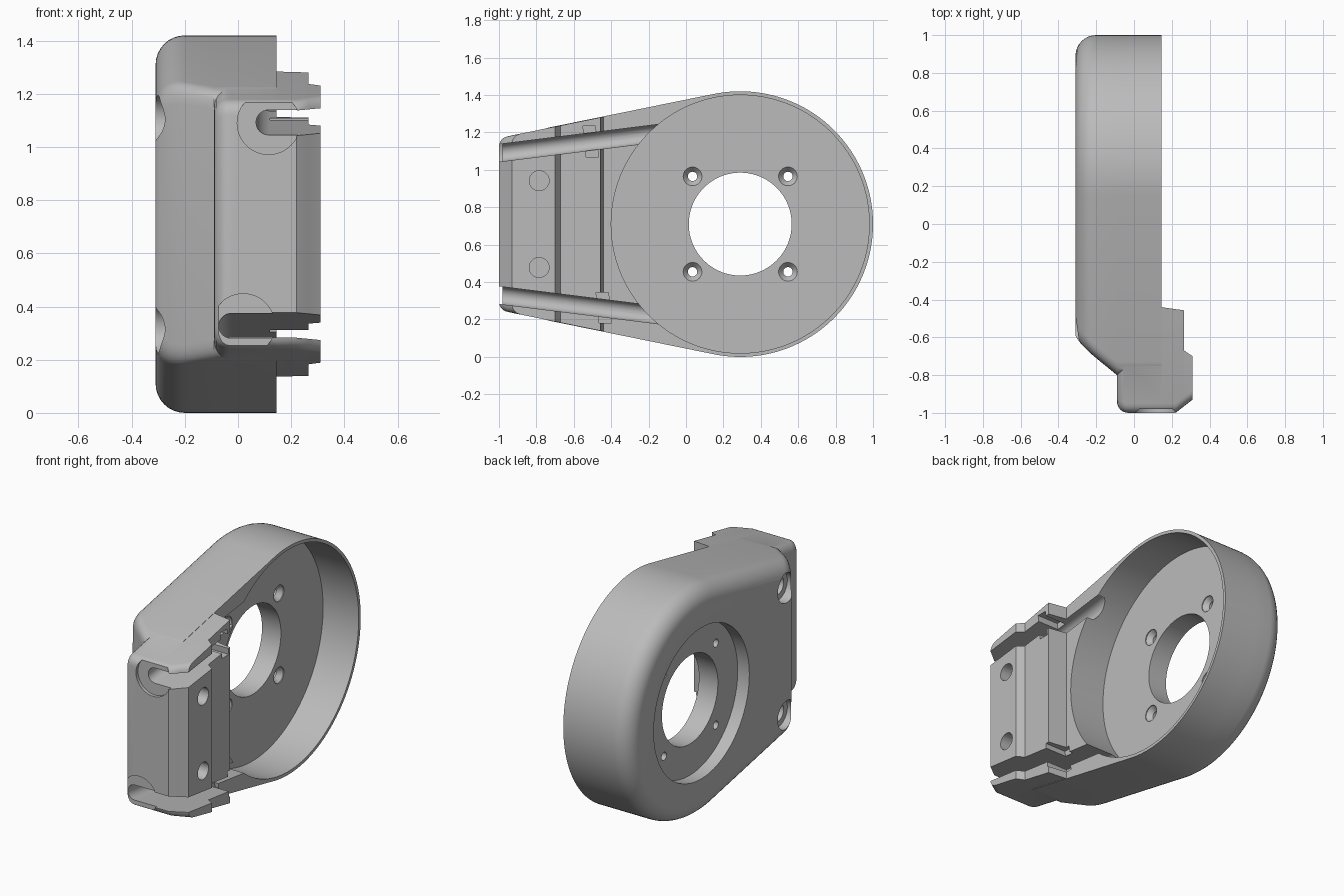
import bpy, bmesh, math
from mathutils import Vector

if "Cube" in bpy.data.objects:
    bpy.data.objects.remove(bpy.data.objects["Cube"])

grey = bpy.data.materials.new("matte grey")
grey.use_nodes = True
grey.diffuse_color = (0.5, 0.5, 0.5, 1)
grey.node_tree.nodes["Principled BSDF"].inputs["Base Color"].default_value = (0.5, 0.5, 0.5, 1)

CY, CZ, R = 0.29, 0.71, 0.71          # drum axis and radius
TAPER = math.radians(11.5)            # slope of the arm's edges


def loft(name, rings):
    """Skin matching rings of points and cap both ends."""
    bm = bmesh.new()
    loops = [[bm.verts.new(p) for p in ring] for ring in rings]
    n = len(loops[0])
    for a, b in zip(loops, loops[1:]):
        for i in range(n):
            j = (i + 1) % n
            bm.faces.new((a[i], a[j], b[j], b[i]))
    bm.faces.new(loops[0])
    bm.faces.new(loops[-1])
    bmesh.ops.recalc_face_normals(bm, faces=bm.faces)
    mesh = bpy.data.meshes.new(name)
    bm.to_mesh(mesh)
    bm.free()
    mesh.materials.append(grey)
    obj = bpy.data.objects.new(name, mesh)
    bpy.context.collection.objects.link(obj)
    return obj


def turned(name, profile, u, v, axis="x", sides=48):
    """Solid of revolution: profile holds (position along axis, radius)."""
    rings = []
    for t, r in profile:
        ring = []
        for i in range(sides):
            a = math.tau * i / sides
            p, q = u + r * math.cos(a), v + r * math.sin(a)
            ring.append((t, p, q) if axis == "x" else (p, t, q))
        rings.append(ring)
    return loft(name, rings)


def combine(target, other, operation):
    mod = target.modifiers.new("boolean", "BOOLEAN")
    mod.operation, mod.solver, mod.object = operation, "EXACT", other
    bpy.context.view_layer.objects.active = target
    bpy.ops.object.modifier_apply(modifier=mod.name)
    bpy.data.objects.remove(other)


def edge_z(y, inset):
    """Half height of the tapered arm at y."""
    return (R - inset) / math.cos(TAPER) + (y - CY) * math.tan(TAPER)


def rounded_front(x, y, inset, r, steps=6):
    """Front end of a section, lower corner then upper, both rounded."""
    pts = []
    h = edge_z(y, inset)
    a, c, b = Vector((y + r, edge_z(y + r, inset))), Vector((y, h)), Vector((y, h - r))
    for i in range(steps + 1):
        t = i / steps
        pts.append(a * (1 - t) ** 2 + c * 2 * t * (1 - t) + b * t * t)
    lower = [(x, p.x, CZ - p.y) for p in pts]
    upper = [(x, p.x, CZ + p.y) for p in reversed(pts)]
    return lower + upper


def drum_section(x, front, inset, r=0.07, steps=96):
    """Teardrop: arc around the drum closed by the arm's front end."""
    ring = []
    start, sweep = math.pi / 2 + TAPER, math.pi + 2 * TAPER
    for i in range(steps + 1):
        a = start - sweep * i / steps
        ring.append((x, CY + (R - inset) * math.cos(a), CZ + (R - inset) * math.sin(a)))
    return ring + rounded_front(x, front, inset, r)


def block_section(x, front, back, inset, r=0.05):
    h = edge_z(back, inset)
    return [(x, back, CZ + h), (x, back, CZ - h)] + rounded_front(x, front, inset, r)


# Drum housing with a filleted closed side and a sloped front
FILLET = 0.11
rings = []
for i in range(9):
    a = math.pi / 2 * i / 8
    x = -0.31 + FILLET * (1 - math.cos(a))
    inset = FILLET * (1 - math.sin(a))
    rings.append(drum_section(x, -0.62 - 0.82 * (x + 0.31) + 0.3 * inset, inset))
rings += [drum_section(-0.09, -0.8, 0), drum_section(0.145, -0.8, 0)]
housing = loft("motor_housing", rings)

# Stepped mounting block at the front
rings = []
for i in range(7):
    a = math.pi / 2 * i / 6
    inset = 0.002 + 0.06 * (1 - math.sin(a))
    rings.append(block_section(-0.09 + 0.06 * (1 - math.cos(a)), -1.002 + inset, -0.44, inset))
rings += [block_section(x, f, b, 0.002) for x, f, b in (
    (0.145, -1, -0.44), (0.22, -1, -0.451), (0.265, -0.965, -0.457),
    (0.266, -0.964, -0.67), (0.31, -0.93, -0.7))]
combine(housing, loft("mounting_block", rings), "UNION")

# Open cavity, outside recess and centre bore
cutters = [
    turned("cavity", [(-0.10, 0.69), (0.6, 0.69)], CY, CZ, sides=128),
    turned("recess", [(-0.5, 0.47), (-0.23, 0.47)], CY, CZ, sides=96),
    turned("bore", [(-0.6, 0.275), (0.2, 0.275)], CY, CZ, sides=96),
]

# Countersunk screw holes around the bore
for sy in (-1, 1):
    for sz in (-1, 1):
        cutters.append(turned("screw_hole", [(-0.4, 0.025), (-0.135, 0.025), (-0.105, 0.05),
                                             (0, 0.05)], CY + sy * 0.255, CZ + sz * 0.255, sides=32))

for side, depth, tie_y in ((1, 0.115, -0.51), (-1, -0.025, -0.44)):
    # Sloping round-bottomed cable groove, open to the side
    rings = []
    for y in (-1.1, -0.1):
        z = CZ + side * (0.38 + 0.125 * (y + 1))
        ring = [(0.5, y, z - 0.047)]
        for i in range(17):
            a = -math.pi / 2 - math.pi * i / 16
            ring.append((depth + 0.047 * math.cos(a), y, z + 0.047 * math.sin(a)))
        rings.append(ring + [(0.5, y, z + 0.047)])
    cutters.append(loft("cable_groove", rings))

    # Strap slot crossing the groove
    rings = []
    for x in (0.12, 0.5):
        rings.append([(x, tie_y + dy - 0.1 * dz, CZ + side * 0.445 + dz)
                      for dy, dz in ((-0.033, -0.085), (0.033, -0.085), (0.033, 0.08), (-0.033, 0.08))])
    cutters.append(loft("strap_slot", rings))

    # Shallow round seat on the front, blind mounting hole, counterbored side hole
    cutters.append(turned("groove_seat", [(-1.1, 0.118), (-0.98, 0.118)],
                          max(depth, 0.02), CZ + side * 0.38, axis="y"))
    cutters.append(turned("mounting_hole", [(0.02, 0.053), (0.5, 0.053)], -0.785, CZ + side * 0.232))
    cutters.append(turned("side_hole", [(-0.5, 0.09), (-0.25, 0.09), (-0.249, 0.055), (-0.12, 0.055)],
                          -0.55, CZ + side * 0.395))

for cutter in cutters:
    combine(housing, cutter, "DIFFERENCE")

bpy.ops.object.select_all(action="DESELECT")
housing.select_set(True)
bpy.context.view_layer.objects.active = housing
bpy.ops.object.shade_smooth_by_angle(angle=math.radians(30))
